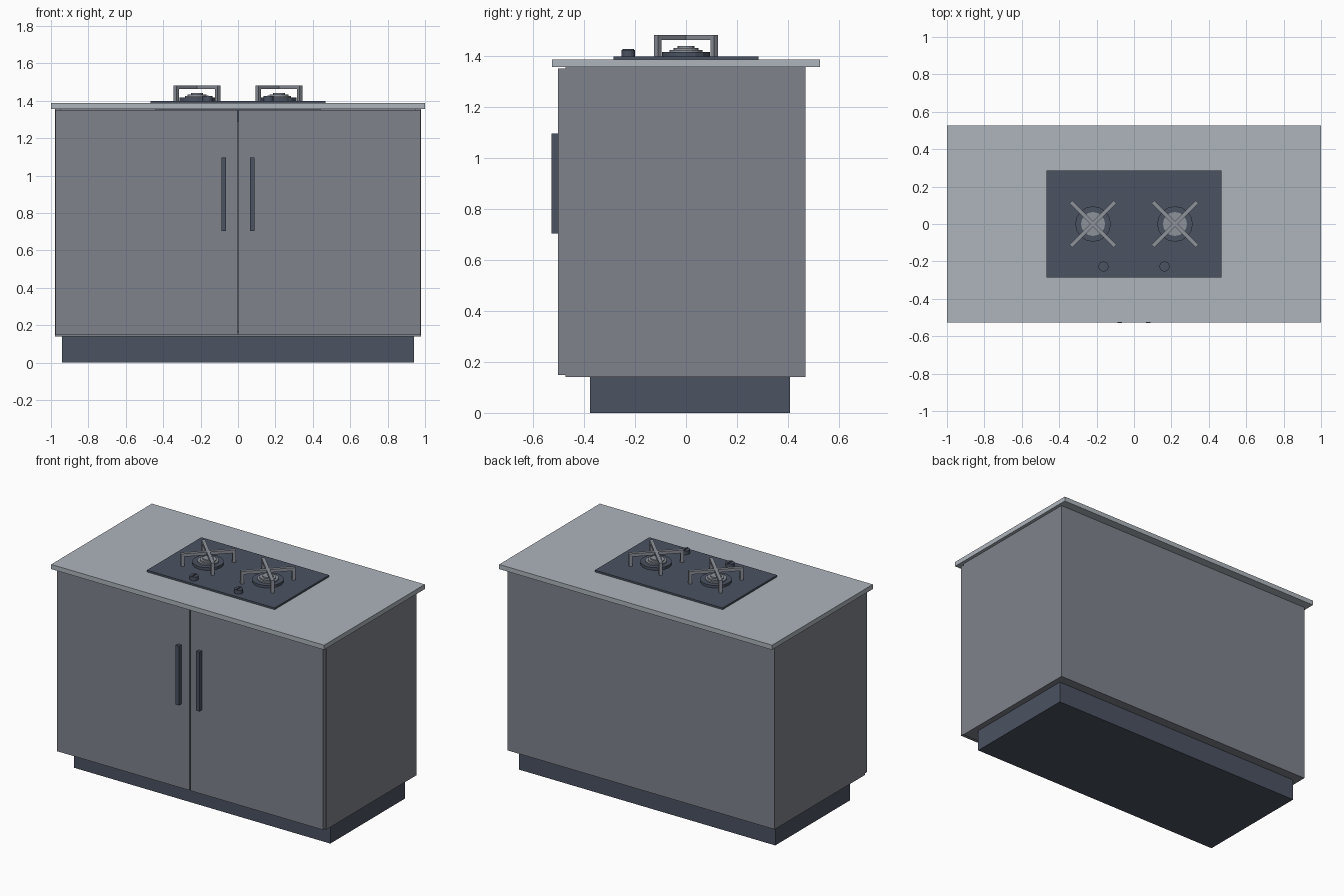
import bpy, math

if "Cube" in bpy.data.objects:
    bpy.data.objects.remove(bpy.data.objects["Cube"])


def material(name, rgb):
    m = bpy.data.materials.new(name)
    m.diffuse_color = (*rgb, 1)
    m.use_nodes = True
    m.node_tree.nodes["Principled BSDF"].inputs["Base Color"].default_value = m.diffuse_color
    return m


COUNTER = material("counter_stone", (0.42, 0.46, 0.50))
CABINET = material("cabinet_paint", (0.21, 0.225, 0.26))
DARK = material("dark_finish", (0.07, 0.085, 0.12))
METAL = material("grate_metal", (0.27, 0.29, 0.33))


def box(name, x, y, z, mat, rot=0, pivot=(0, 0)):
    """Box from (min, max) ranges, optionally turned about z around a pivot."""
    cx, cy, cz = (sum(r) / 2 for r in (x, y, z))
    c, s = math.cos(rot), math.sin(rot)
    loc = (pivot[0] + cx * c - cy * s, pivot[1] + cx * s + cy * c, cz)
    bpy.ops.mesh.primitive_cube_add(size=1, location=loc, rotation=(0, 0, rot))
    o = bpy.context.object
    o.name = name
    o.scale = (x[1] - x[0], y[1] - y[0], z[1] - z[0])
    bpy.ops.object.transform_apply(location=False, rotation=False, scale=True)
    o.data.materials.append(mat)
    return o


def disc(name, x, y, r, z0, z1, mat, sides=16):
    bpy.ops.mesh.primitive_cylinder_add(vertices=sides, radius=r, depth=z1 - z0,
                                        location=(x, y, (z0 + z1) / 2))
    o = bpy.context.object
    o.name = name
    o.data.materials.append(mat)
    return o


# Plinth and open-fronted cabinet
box("plinth", (-0.94, 0.94), (-0.376, 0.408), (0, 0.14), DARK)
box("cabinet_bottom", (-0.95, 0.95), (-0.473, 0.44), (0.14, 0.17), CABINET)
box("cabinet_back", (-0.95, 0.95), (0.44, 0.47), (0.14, 1.357), CABINET)

# Worktop
box("worktop", (-1, 1), (-0.527, 0.527), (1.357, 1.388), COUNTER)

# Hob plate and the tub below the worktop
box("hob_plate", (-0.468, 0.468), (-0.285, 0.285), (1.388, 1.4), DARK)
box("hob_tub", (-0.44, 0.44), (-0.26, 0.26), (1.29, 1.357), DARK)

for side, s in (("left", -1), ("right", 1)):
    def span(a, b):
        return tuple(sorted((s * a, s * b)))

    # Side panel, door and handle
    box(f"{side}_side_panel", span(0.95, 0.979), (-0.473, 0.47), (0.14, 1.357), CABINET)
    box(f"{side}_door", span(0.004, 0.975), (-0.502, -0.473), (0.148, 1.352), CABINET)
    box(f"{side}_handle", span(0.063, 0.087), (-0.528, -0.502), (0.705, 1.097), DARK)

    # Stepped burner
    bx = s * 0.219
    disc(f"{side}_burner_base", bx, 0, 0.095, 1.4, 1.417, DARK)
    disc(f"{side}_burner_ring", bx, 0, 0.064, 1.417, 1.425, METAL)
    disc(f"{side}_burner_head", bx, 0, 0.05, 1.425, 1.433, METAL)
    disc(f"{side}_burner_cap", bx, 0, 0.033, 1.433, 1.441, METAL)

    # Crossed grate bars with a leg at each end
    for i in range(2):
        turn = math.radians(45 + 90 * i)
        box(f"{side}_grate_bar_{i}", (-0.167, 0.167), (-0.0105, 0.0105),
            (1.463, 1.483), METAL, turn, (bx, 0))
        for e in (-1, 1):
            box(f"{side}_grate_leg_{i}", tuple(sorted((e * 0.147, e * 0.167))),
                (-0.0105, 0.0105), (1.4, 1.463), METAL, turn, (bx, 0))

    # Control knob with pointer
    disc(f"{side}_knob", s * 0.163, -0.227, 0.027, 1.4, 1.425, DARK)
    box(f"{side}_knob_pointer", span(0.159, 0.167), (-0.25, -0.204), (1.425, 1.429), DARK)
